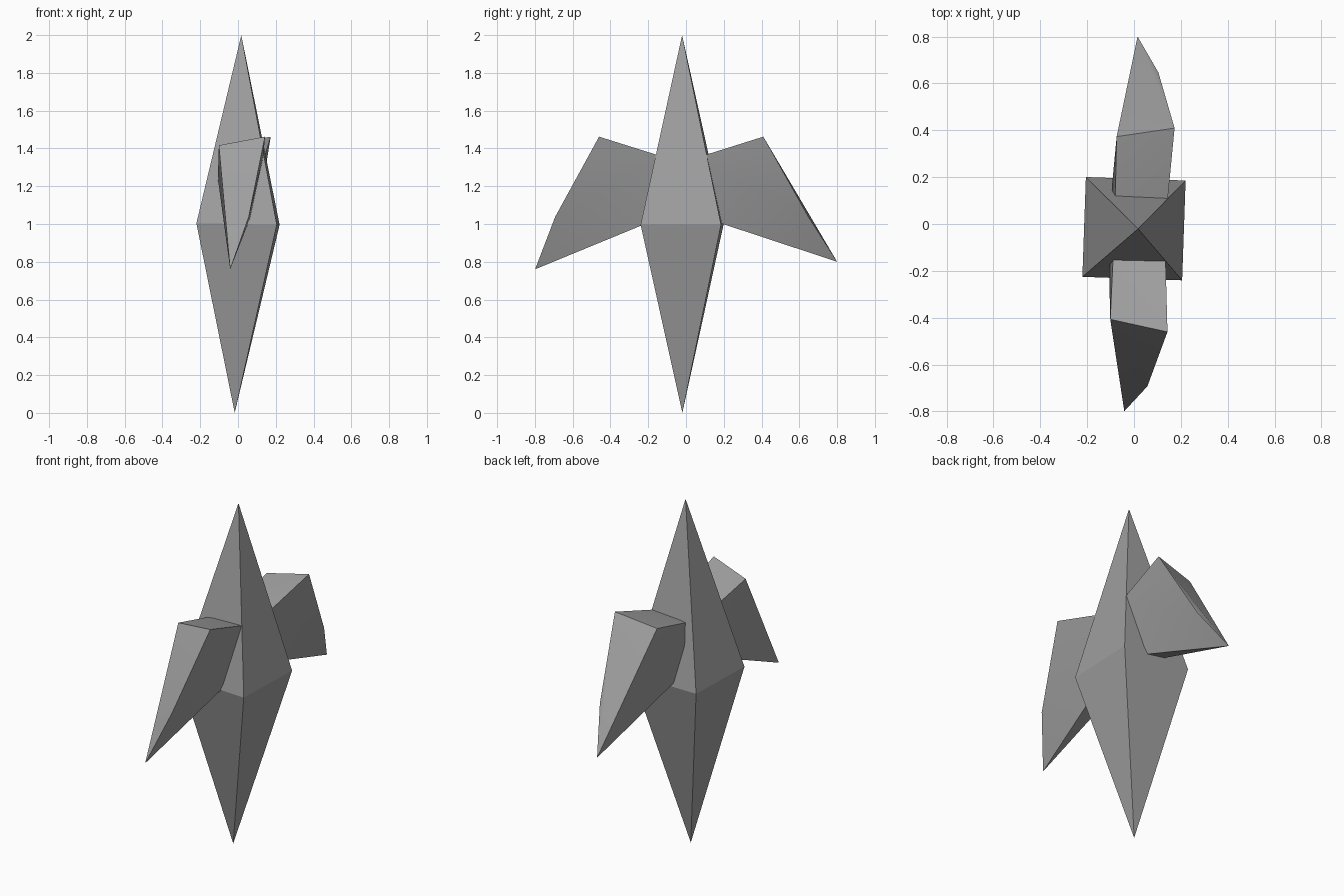
import bpy, bmesh, math
from mathutils import Matrix, Vector

if "Cube" in bpy.data.objects:
    bpy.data.objects.remove(bpy.data.objects["Cube"], do_unlink=True)

GREY = (0.35, 0.35, 0.35, 1)
grey = bpy.data.materials.new("mid_grey")
grey.use_nodes = True
grey.diffuse_color = GREY
grey.node_tree.nodes["Principled BSDF"].inputs["Base Color"].default_value = GREY

# Slight twist and lean shared by every part
CENTRE = Vector((0, -0.02, 1))
POSE = (Matrix.Translation(CENTRE) @ Matrix.Rotation(math.radians(-2), 4, "Z")
        @ Matrix.Rotation(math.radians(1), 4, "Y") @ Matrix.Translation((0, 0, -1)))


def hull(name, points):
    """Convex solid through the points, placed in the shared pose."""
    bm = bmesh.new()
    verts = [bm.verts.new(POSE @ Vector(p)) for p in points]
    res = bmesh.ops.convex_hull(bm, input=verts)
    loose = {v for v in res["geom_interior"] + res["geom_unused"]
             if isinstance(v, bmesh.types.BMVert)}
    bmesh.ops.delete(bm, geom=list(loose), context="VERTS")
    bmesh.ops.recalc_face_normals(bm, faces=bm.faces)
    mesh = bpy.data.meshes.new(name)
    bm.to_mesh(mesh)
    bm.free()
    mesh.materials.append(grey)
    obj = bpy.data.objects.new(name, mesh)
    bpy.context.collection.objects.link(obj)
    return obj


# Body: a tall four-sided double pyramid
R = 0.213
hull("body", [(0, 0, 0), (0, 0, 2)] + [(x, y, 1) for x in (-R, R) for y in (-R, R)])

# Wings: curved wedges sweeping down to a point, mirrored front to back
WING = [
    (0.13, 0.08, 1.353), (-0.09, 0.08, 1.34),      # root, top
    (0.105, 0.12, 1.22), (-0.105, 0.17, 1.24),     # root, middle
    (0.07, 0.1, 1.04), (-0.07, 0.1, 1.06),         # root, bottom
    (0.15, 0.435, 1.465), (-0.095, 0.39, 1.415),   # upper edge
    (0.08, 0.67, 1.04),                            # outer bend
]
for name, side, tip in (("front_wing", -1, (-0.01, 0.78, 0.76)),
                        ("back_wing", 1, (-0.01, 0.82, 0.8))):
    wing = hull(name, [(x, side * y, z) for x, y, z in WING + [tip]])
    bpy.ops.object.select_all(action="DESELECT")
    wing.select_set(True)
    bpy.context.view_layer.objects.active = wing
    bpy.ops.object.shade_smooth_by_angle(angle=math.radians(60))
